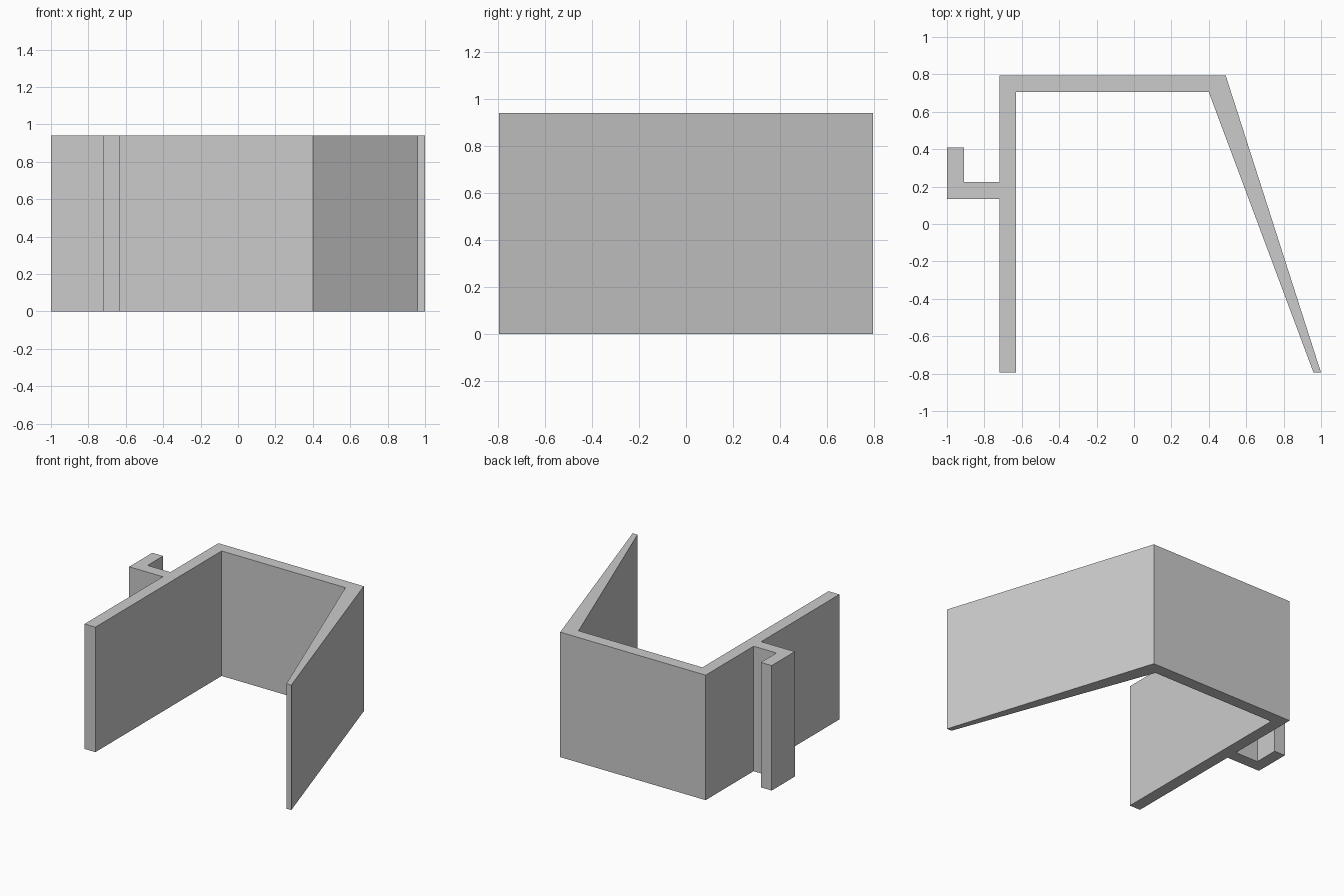
import bpy
import bmesh

HEIGHT = 0.94

default = bpy.data.objects.get("Cube")
if default:
    bpy.data.objects.remove(default, do_unlink=True)

# Plain grey material
grey = bpy.data.materials.new("grey")
grey.use_nodes = True
colour = (0.6, 0.6, 0.6, 1)
grey.diffuse_color = colour
grey.node_tree.nodes["Principled BSDF"].inputs["Base Color"].default_value = colour


def extrude_profile(name, points, height):
    """Stand a closed outline on the ground and extrude it upwards."""
    bm = bmesh.new()
    base = bm.faces.new([bm.verts.new((x, y, 0)) for x, y in points])
    top = bmesh.ops.extrude_face_region(bm, geom=[base], use_keep_orig=True)
    verts = [v for v in top["geom"] if isinstance(v, bmesh.types.BMVert)]
    bmesh.ops.translate(bm, verts=verts, vec=(0, 0, height))
    bmesh.ops.recalc_face_normals(bm, faces=bm.faces)
    mesh = bpy.data.meshes.new(name)
    bm.to_mesh(mesh)
    bm.free()
    mesh.materials.append(grey)
    obj = bpy.data.objects.new(name, mesh)
    bpy.context.collection.objects.link(obj)
    return obj


# Outline of the clip: straight arm, back wall, tapered arm, side hook
outline = [
    # straight arm, inner side
    (-0.72, -0.795), (-0.63, -0.795), (-0.63, 0.705),
    # back wall and tapered slanting arm
    (0.40, 0.705), (0.96, -0.795), (1.0, -0.795), (0.49, 0.795), (-0.72, 0.795),
    # hook on the outer side
    (-0.72, 0.225), (-0.91, 0.225), (-0.91, 0.41), (-1.0, 0.41),
    (-1.0, 0.135), (-0.72, 0.135),
]
extrude_profile("bracket_clip", outline, HEIGHT)
